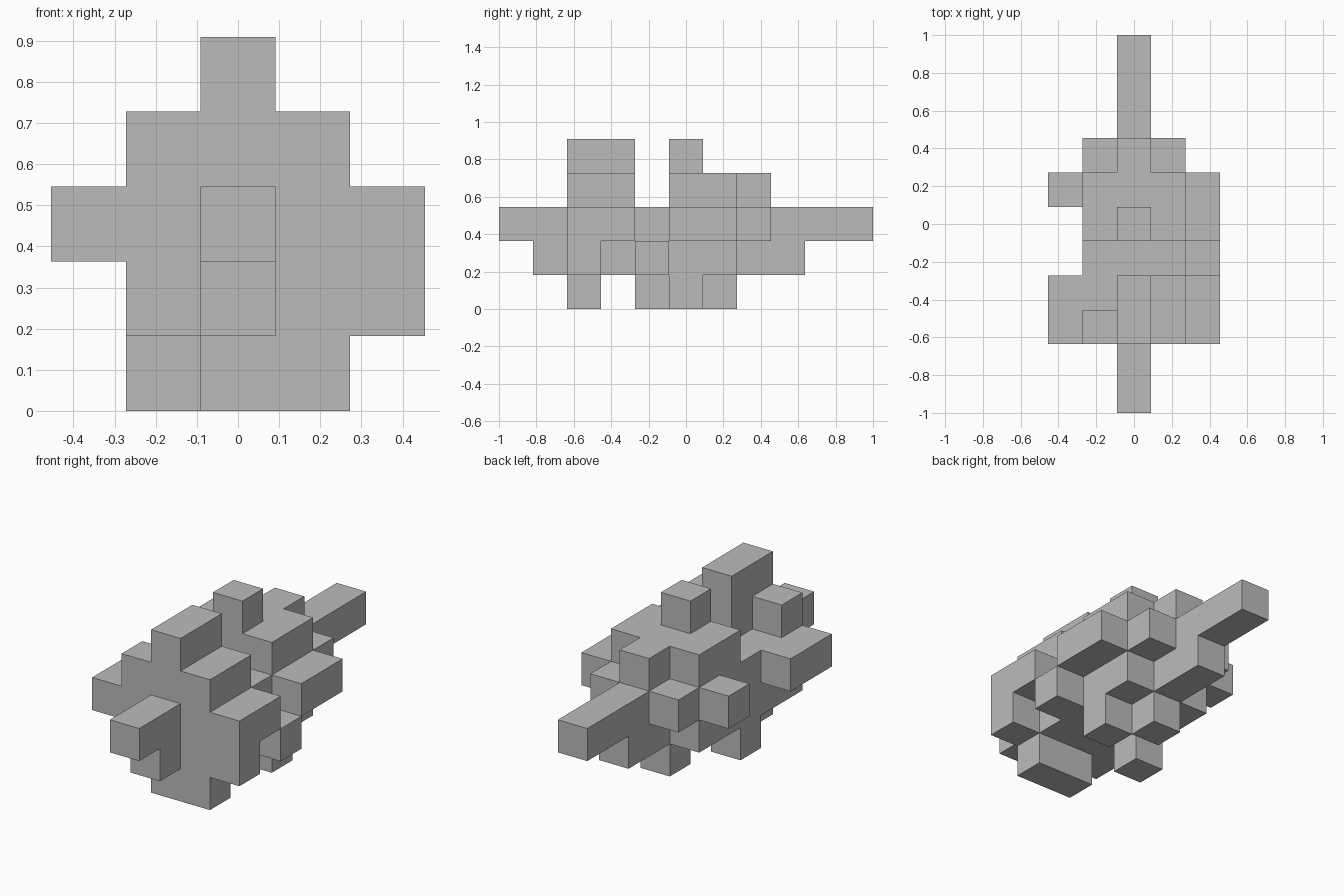
import bpy
import bmesh
import math
from itertools import product
from mathutils import Vector

cube = bpy.data.objects.get("Cube")
if cube:
    bpy.data.objects.remove(cube, do_unlink=True)

# One block of the grid, and the grid's corner
UNIT = 2 / 11
ORIGIN = Vector((-2.5, -5.5, 0))

# Single grey material
grey = bpy.data.materials.new("plain_grey")
grey.use_nodes = True
colour = (0.5, 0.5, 0.5, 1)
grey.diffuse_color = colour
grey.node_tree.nodes["Principled BSDF"].inputs["Base Color"].default_value = colour

# Each part is a few boxes in block units: x from-to, y from-to, z from-to
PARTS = {
    "core": [(1, 4, 2, 7, 1, 3), (1, 4, 7, 8, 2, 3)],
    "front_shoulders": [(1, 4, 2, 3, 3, 4), (2, 4, 3, 4, 3, 4)],
    "rear_deck": [(1, 4, 5, 7, 3, 4), (2, 3, 7, 8, 3, 4)],
    "front_crest": [(2, 3, 2, 4, 4, 5)],
    "rear_crest": [(2, 3, 5, 6, 4, 5)],
    "front_beam": [(2, 3, 0, 2, 2, 3), (2, 3, 1, 2, 1, 2)],
    "tail_beam": [(2, 3, 8, 11, 2, 3), (2, 3, 7, 9, 1, 2)],
    "left_front_arm": [(4, 5, 2, 4, 2, 3), (4, 5, 2, 3, 1, 2)],
    "left_middle_arm": [(4, 5, 4, 5, 1, 2)],
    "left_rear_arm": [(4, 5, 5, 7, 2, 3)],
    "right_front_arm": [(0, 1, 2, 4, 2, 3)],
    "right_rear_arm": [(0, 1, 6, 7, 2, 3)],
    "front_foot": [(2, 4, 2, 3, 0, 1)],
    "left_foot": [(3, 4, 5, 6, 0, 1)],
    "right_foot": [(1, 2, 4, 5, 0, 1)],
    "rear_foot": [(2, 3, 6, 7, 0, 1)],
}


def box_cells(box):
    xa, xb, ya, yb, za, zb = box
    return set(product(range(xa, xb), range(ya, yb), range(za, zb)))


def part_cells(boxes):
    return set().union(*(box_cells(box) for box in boxes))


solid = set().union(*(part_cells(boxes) for boxes in PARTS.values()))


def block_face(bm, cell, axis, side):
    """Add the square on one side of a block, facing outwards."""
    normal = Vector((0, 0, 0))
    normal[axis] = side
    u = Vector((0, 0, 0))
    u[(axis + 1) % 3] = 0.5
    v = normal.cross(u)
    centre = Vector(cell) + Vector((0.5, 0.5, 0.5)) + normal / 2 + ORIGIN
    corners = (-u - v, u - v, u + v, v - u)
    bm.faces.new([bm.verts.new((centre + c) * UNIT) for c in corners])


def build_part(name, boxes):
    """Skin the blocks of a part wherever no other block touches them."""
    bm = bmesh.new()
    for cell in sorted(part_cells(boxes)):
        for axis, side in product(range(3), (-1, 1)):
            neighbour = list(cell)
            neighbour[axis] += side
            if tuple(neighbour) not in solid:
                block_face(bm, cell, axis, side)
    bmesh.ops.remove_doubles(bm, verts=bm.verts[:], dist=0.001)
    bmesh.ops.dissolve_limit(bm, angle_limit=math.radians(1),
                             verts=bm.verts[:], edges=bm.edges[:])
    mesh = bpy.data.meshes.new(name)
    bm.to_mesh(mesh)
    bm.free()
    mesh.materials.append(grey)
    bpy.context.scene.collection.objects.link(bpy.data.objects.new(name, mesh))


for part_name, part_boxes in PARTS.items():
    build_part(part_name, part_boxes)
